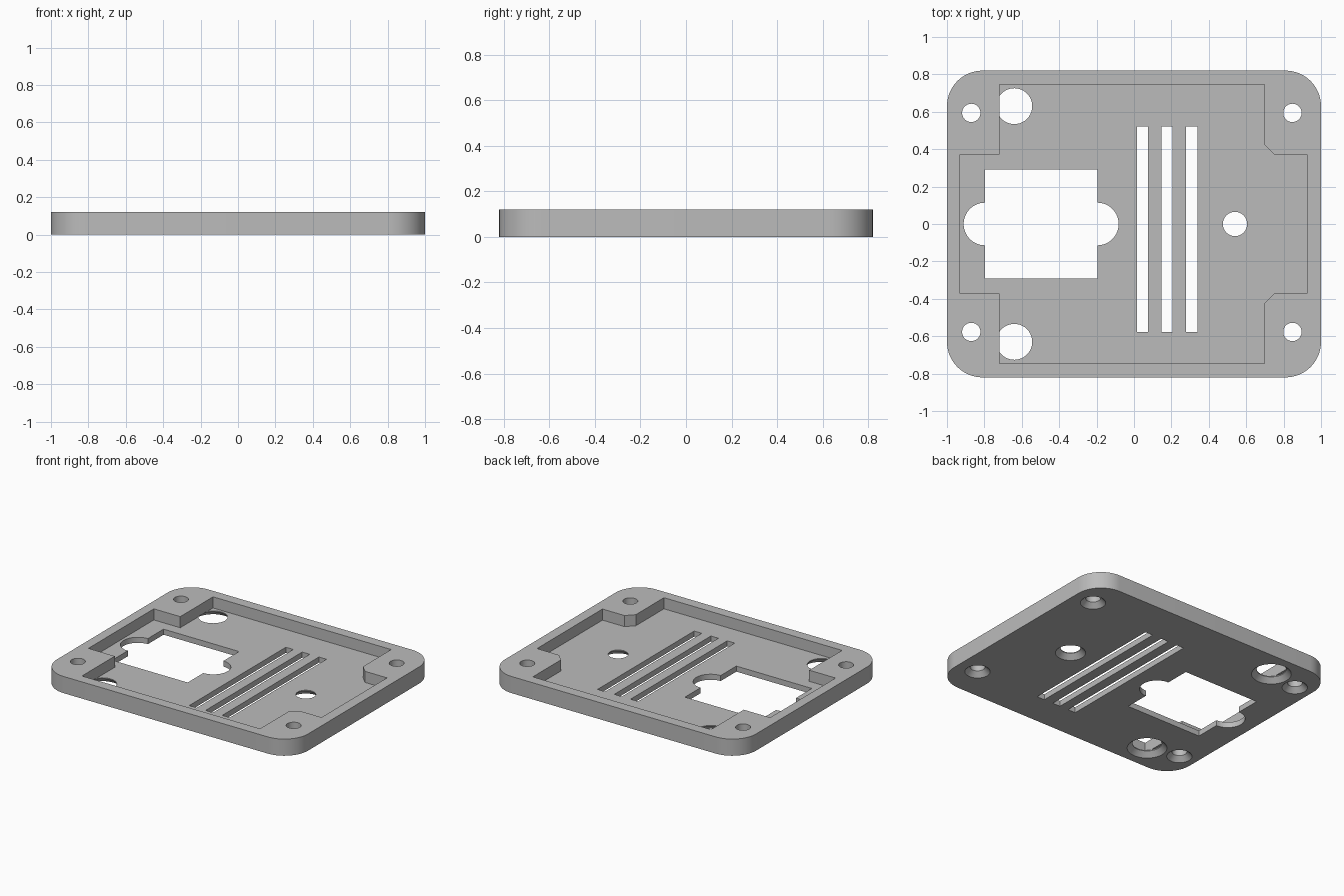
import bpy, bmesh, math

cube = bpy.data.objects.get("Cube")
if cube:
    bpy.data.objects.remove(cube, do_unlink=True)

HEIGHT, FLOOR, CHAMFER = 0.12, 0.04, 0.034
WIDTH, DEPTH, CORNER = 1.0, 0.82, 0.19

grey = bpy.data.materials.new("plain grey")
grey.use_nodes = True
grey.diffuse_color = (0.5, 0.5, 0.5, 1)
grey.node_tree.nodes["Principled BSDF"].inputs["Base Color"].default_value = (0.5, 0.5, 0.5, 1)


def arc(cx, cy, r, start, end, n):
    return [(cx + r * math.cos(math.radians(start + (end - start) * i / n)),
             cy + r * math.sin(math.radians(start + (end - start) * i / n))) for i in range(n + 1)]


def loft(name, levels):
    """Closed solid through stacked outlines: list of (z, points)."""
    bm = bmesh.new()
    rings = [[bm.verts.new((x, y, z)) for x, y in pts] for z, pts in levels]
    bm.faces.new(list(reversed(rings[0])))
    bm.faces.new(rings[-1])
    for low, high in zip(rings, rings[1:]):
        for i in range(len(low)):
            j = (i + 1) % len(low)
            bm.faces.new((low[i], low[j], high[j], high[i]))
    bmesh.ops.recalc_face_normals(bm, faces=bm.faces[:])
    mesh = bpy.data.meshes.new(name)
    bm.to_mesh(mesh)
    bm.free()
    obj = bpy.data.objects.new(name, mesh)
    bpy.context.collection.objects.link(obj)
    return obj


def cut(body, cutter):
    bpy.ops.object.select_all(action='DESELECT')
    bpy.context.view_layer.objects.active = body
    body.select_set(True)
    mod = body.modifiers.new("cut", 'BOOLEAN')
    mod.operation, mod.solver, mod.object = 'DIFFERENCE', 'EXACT', cutter
    bpy.ops.object.modifier_apply(modifier=mod.name)
    bpy.data.objects.remove(cutter, do_unlink=True)


def drill(body, x, y, r, top):
    """Round hole with a countersink on the underside."""
    def ring(radius):
        return arc(x, y, radius, 0, 360, 40)[:-1]
    eps = 0.01
    cut(body, loft("drill", [(-eps, ring(r + CHAMFER + eps)), (CHAMFER, ring(r)), (top, ring(r))]))


# Plate with rounded corners
outline = []
for sx, sy, start in ((1, 1, 0), (-1, 1, 90), (-1, -1, 180), (1, -1, 270)):
    outline += arc(sx * (WIDTH - CORNER), sy * (DEPTH - CORNER), CORNER, start, start + 90, 16)
plate = loft("cover_plate", [(0, outline), (HEIGHT, outline)])
plate.data.materials.append(grey)

# Recess leaving four corner blocks, the right pair with a bevelled corner
half = [(0.925, 0.372), (0.75, 0.372), (0.697, 0.425), (0.697, 0.745),
        (-0.72, 0.745), (-0.72, 0.372), (-0.93, 0.372)]
recess = half + [(x, -y) for x, y in reversed(half)]
cut(plate, loft("recess", [(FLOOR, recess), (0.3, recess)]))

# Socket opening with a round ear on each side
l, r, h, ear = -0.797, -0.196, 0.292, 0.114
socket = [(l, h)] + arc(l, 0, ear, 90, 270, 24) + [(l, -h), (r, -h)] \
    + arc(r, 0, ear, -90, 90, 24) + [(r, h)]
cut(plate, loft("socket", [(-0.1, socket), (0.3, socket)]))

# Three long vents
for x in (0.046, 0.176, 0.309):
    a, b, s, n = x - 0.03, x + 0.03, -0.577, 0.521
    slot = [(a, s), (b, s), (b, n), (a, n)]
    cut(plate, loft("vent", [(-0.1, slot), (0.3, slot)]))

# Screw holes through the blocks
for x in (-0.87, 0.847):
    for y in (-0.577, 0.594):
        drill(plate, x, y, 0.049, 0.3)

# Floor holes: one small, two large that stop under the blocks
drill(plate, 0.54, 0, 0.065, 0.3)
for y in (-0.63, 0.63):
    drill(plate, -0.64, y, 0.096, FLOOR + 0.001)

bpy.ops.object.select_all(action='DESELECT')
plate.select_set(True)
bpy.context.view_layer.objects.active = plate
bpy.ops.object.shade_smooth_by_angle(angle=math.radians(30))
